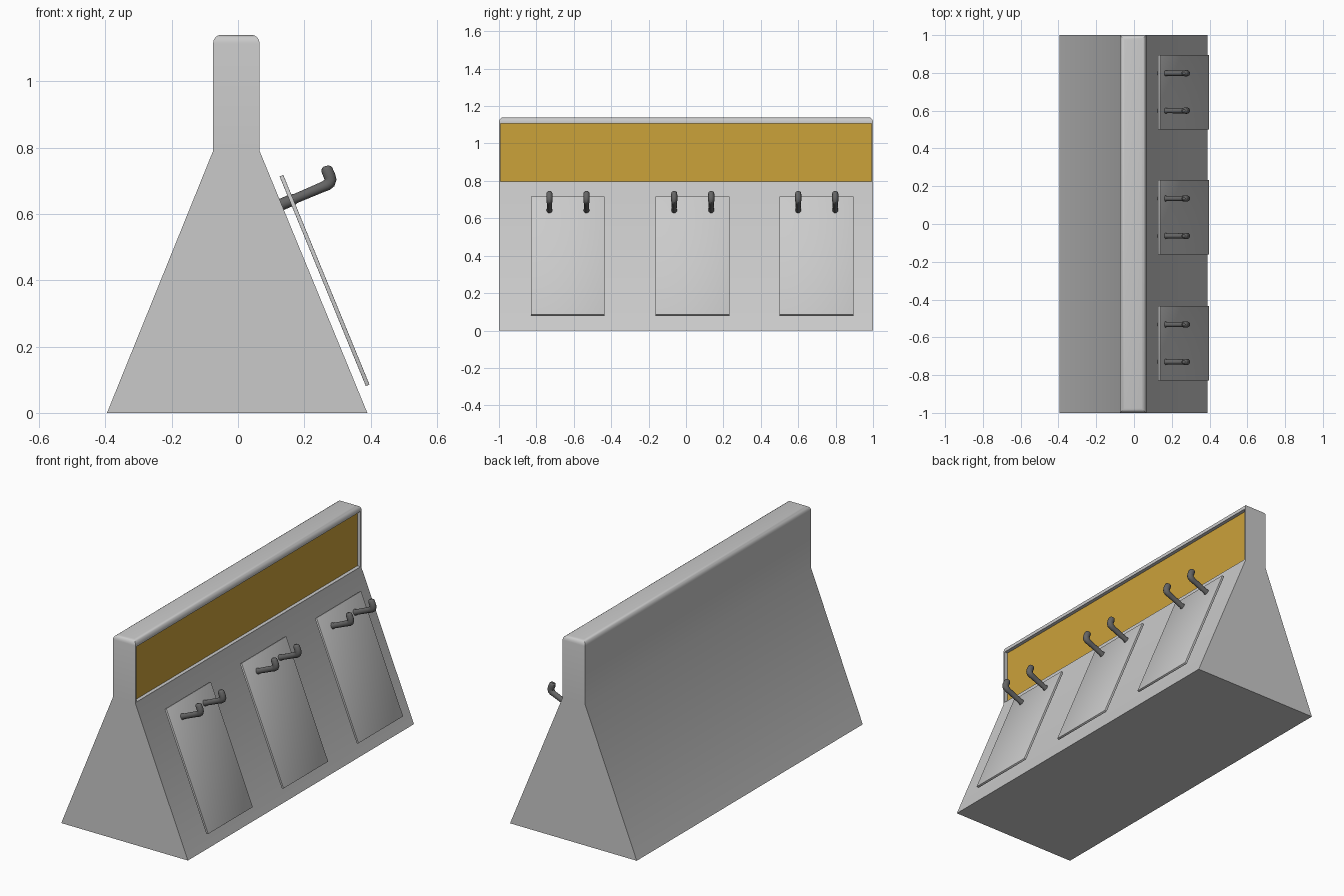
import bpy, bmesh, math
from mathutils import Matrix, Vector

if "Cube" in bpy.data.objects:
    bpy.data.objects.remove(bpy.data.objects["Cube"])


def material(name, rgb):
    m = bpy.data.materials.new(name)
    m.diffuse_color = (*rgb, 1)
    m.use_nodes = True
    m.node_tree.nodes["Principled BSDF"].inputs["Base Color"].default_value = m.diffuse_color
    return m


GREY = material("light grey", (0.59, 0.59, 0.59))
GOLD = material("gold", (0.60, 0.36, 0.042))
DARK = material("dark grey", (0.13, 0.13, 0.13))


def finish(bm, name, mats):
    me = bpy.data.meshes.new(name)
    bm.to_mesh(me)
    bm.free()
    ob = bpy.data.objects.new(name, me)
    bpy.context.collection.objects.link(ob)
    for m in mats:
        me.materials.append(m)
    bpy.ops.object.select_all(action='DESELECT')
    ob.select_set(True)
    bpy.context.view_layer.objects.active = ob
    bpy.ops.object.shade_smooth_by_angle(angle=math.radians(32))
    return ob


# Stand body: extruded profile with a rounded top
profile = [(-0.395, 0), (0.39, 0), (0.065, 0.79), (0.065, 1.14),
           (-0.075, 1.14), (-0.075, 0.79)]
bm = bmesh.new()
face = bm.faces.new([bm.verts.new((x, -1, z)) for x, z in profile])
ext = bmesh.ops.extrude_face_region(bm, geom=[face])
bmesh.ops.translate(bm, vec=(0, 2, 0),
                    verts=[v for v in ext["geom"] if isinstance(v, bmesh.types.BMVert)])
bmesh.ops.recalc_face_normals(bm, faces=bm.faces[:])
top = [e for e in bm.edges if all(v.co.z > 1.13 for v in e.verts)]
bmesh.ops.bevel(bm, geom=top, offset=0.025, segments=4, profile=0.5, affect='EDGES')

# Recessed gold sign panel on the right face of the wall
bm.normal_update()
panel = max((f for f in bm.faces if f.normal.x > 0.99), key=lambda f: f.calc_area())
bmesh.ops.inset_individual(bm, faces=[panel], thickness=0.011)
bmesh.ops.inset_individual(bm, faces=[panel], thickness=0.0, depth=-0.02)
panel.material_index = 1
finish(bm, "stand_body", [GREY, GOLD])

# Hanging boards: thin plates parallel to the slope
lo, hi = Vector((0.391, 0, 0.083)), Vector((0.131, 0, 0.715))
along = (hi - lo).normalized()
normal = Vector((along.z, 0, -along.x))
frame = Matrix((normal, Vector((0, 1, 0)), along)).transposed().to_4x4()


def board(i, y):
    bm = bmesh.new()
    bmesh.ops.create_cube(bm, size=1)
    bmesh.ops.scale(bm, vec=(0.012, 0.395, (hi - lo).length), verts=bm.verts)
    bmesh.ops.bevel(bm, geom=bm.edges[:], offset=0.001, segments=2,
                    profile=0.5, affect='EDGES')
    bm.transform(Matrix.Translation((lo + hi) / 2 + Vector((0, y, 0))) @ frame)
    finish(bm, f"hanging_board_{i}", [GREY])


# Hooks: round rod swept along a bent path in the x-z plane, with flared foot
path = [(0.130, 0.628, 0.018), (0.163, 0.642, 0.018), (0.175, 0.647, 0.0145),
        (0.255, 0.681, 0.0155), (0.268, 0.687, 0.017), (0.276, 0.694, 0.018),
        (0.279, 0.703, 0.018), (0.276, 0.714, 0.018), (0.268, 0.733, 0.0175),
        (0.2655, 0.739, 0.015), (0.264, 0.744, 0.008)]


def hook(i, y):
    bm = bmesh.new()
    n, rings = 16, []
    for k, (x, z, r) in enumerate(path):
        a, b = path[max(k - 1, 0)], path[min(k + 1, len(path) - 1)]
        t = Vector((b[0] - a[0], 0, b[1] - a[1])).normalized()
        side = Vector((-t.z, 0, t.x))
        rings.append([bm.verts.new(Vector((x, y, z)) + side * r * math.cos(q)
                                   + Vector((0, r * 0.92 * math.sin(q), 0)))
                      for q in (2 * math.pi * j / n for j in range(n))])
    for r0, r1 in zip(rings, rings[1:]):
        for j in range(n):
            bm.faces.new((r0[j], r0[(j + 1) % n], r1[(j + 1) % n], r1[j]))
    bm.faces.new(rings[0])
    bm.faces.new(rings[-1])
    bmesh.ops.recalc_face_normals(bm, faces=bm.faces[:])
    finish(bm, f"hook_{i}", [DARK])


for i, y in enumerate((-0.632, 0.035, 0.698)):
    board(i + 1, y)
    hook(2 * i + 1, y - 0.098)
    hook(2 * i + 2, y + 0.1)
